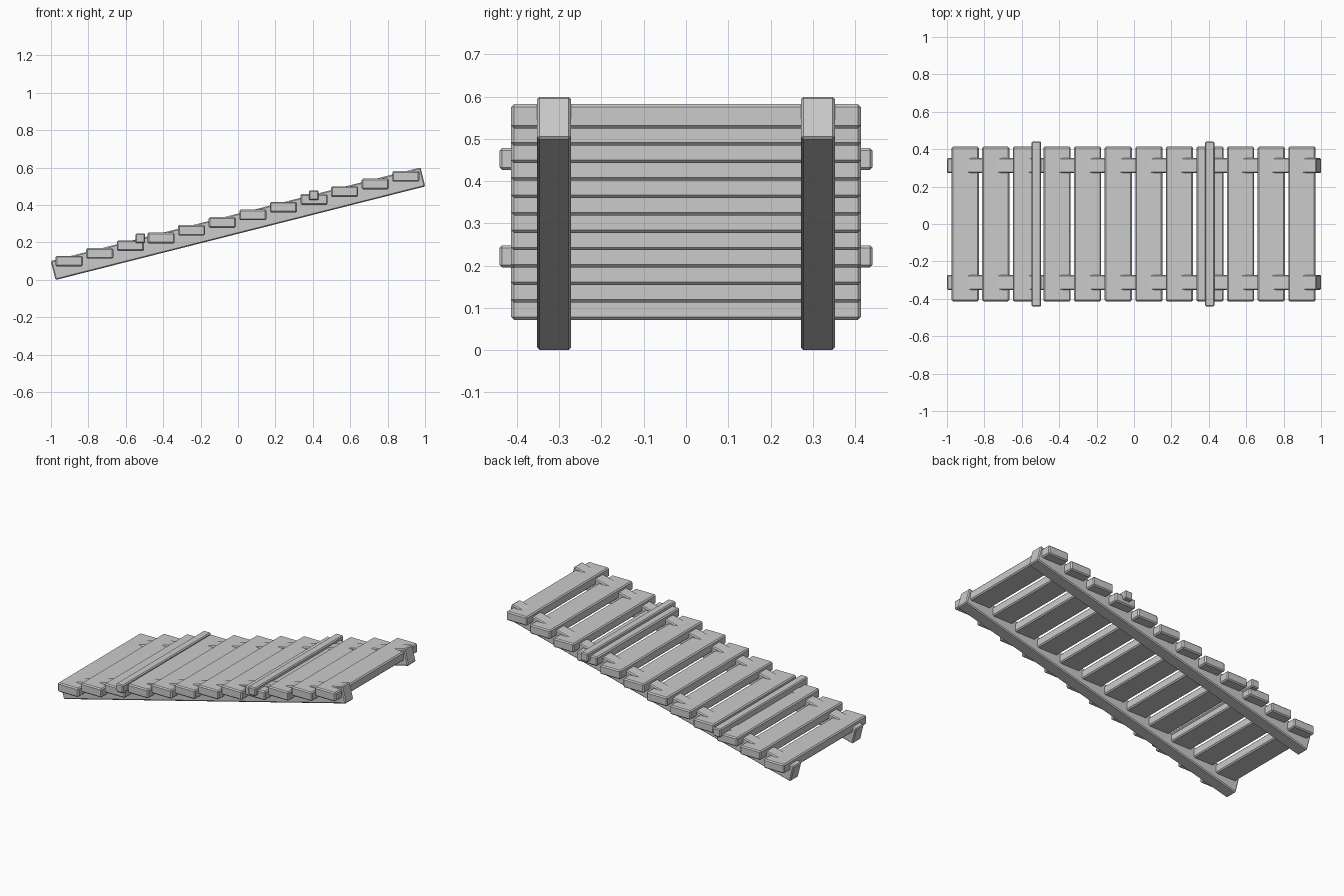
import bpy
from math import atan2
from mathutils import Matrix

cube = bpy.data.objects.get("Cube")
if cube:
    bpy.data.objects.remove(cube, do_unlink=True)

# Single flat grey for the whole ramp
grey = bpy.data.materials.new("plain_grey")
grey.use_nodes = True
colour = (0.6, 0.6, 0.6, 1)
grey.diffuse_color = colour
grey.node_tree.nodes["Principled BSDF"].inputs["Base Color"].default_value = colour


def beam(name, centre, size, tilt=0.0, bevel=0.007):
    """Box with chamfered edges, tilted about the y axis."""
    bpy.ops.mesh.primitive_cube_add(size=1, location=centre, rotation=(0, tilt, 0))
    obj = bpy.context.object
    obj.name = obj.data.name = name
    obj.data.transform(Matrix.Diagonal((*size, 1)))
    obj.data.materials.append(grey)
    mod = obj.modifiers.new("chamfer", "BEVEL")
    mod.width = bevel
    mod.segments = 1
    return obj


# Two sloping side rails
slope = atan2(0.5, 1.975)
for side, y in (("right", -0.312), ("left", 0.312)):
    beam(f"{side}_rail", (0, y, 0.3), (2.039, 0.081, 0.1045), -slope, 0.006)

# Level treads climbing along the rails
count = 12
for i in range(count):
    t = i / (count - 1)
    x = -0.9025 + 1.8 * t
    z = 0.1 + 0.4535 * t
    beam(f"tread_{i + 1}", (x, 0, z), (0.145, 0.828, 0.057))

# Two thin cross bars lying over the treads
for name, x, z in (("lower", -0.522, 0.222), ("upper", 0.405, 0.452)):
    beam(f"{name}_cross_bar", (x, 0, z), (0.052, 0.882, 0.052), 0, 0.006)
